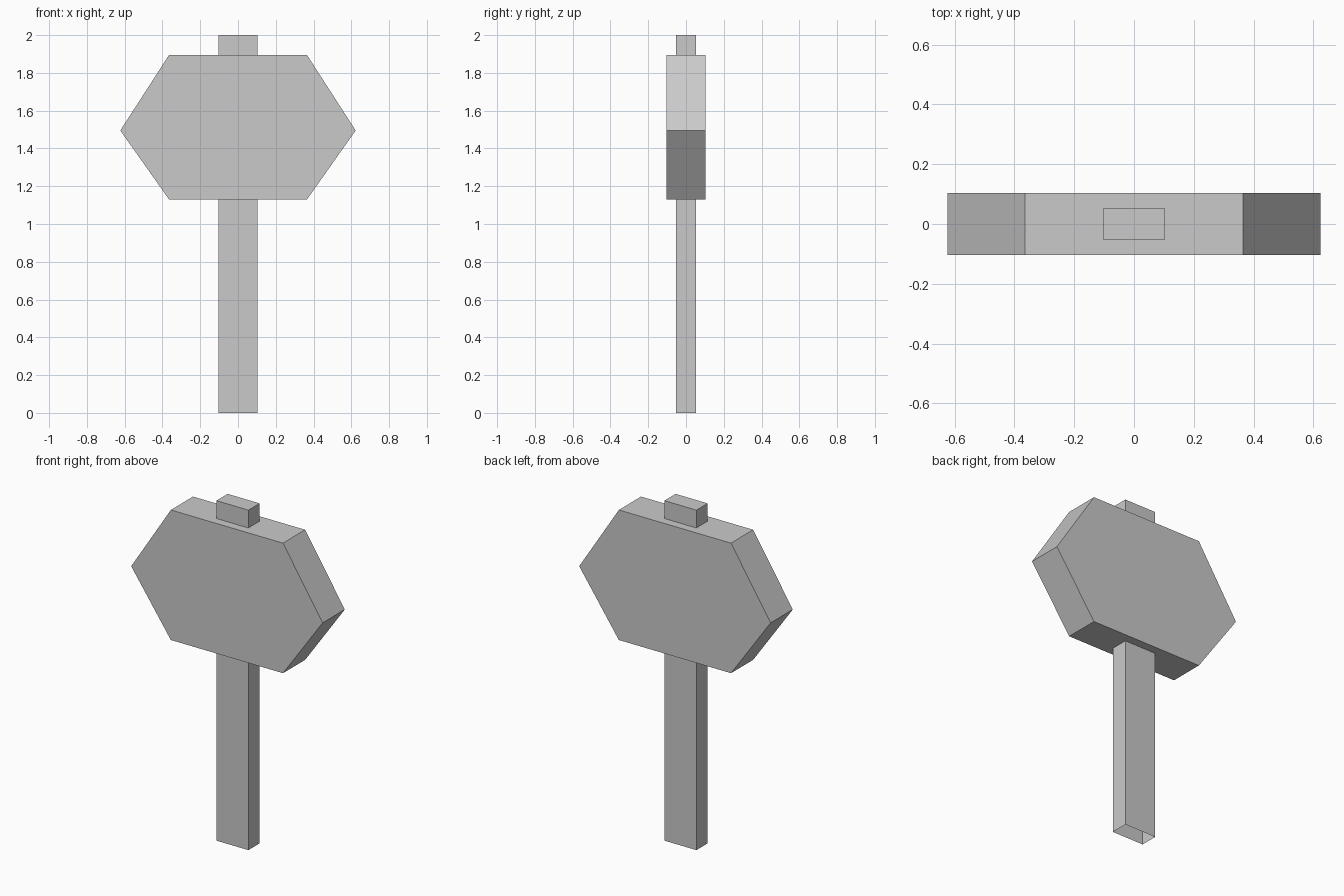
import bpy
import bmesh

cube = bpy.data.objects.get("Cube")
if cube:
    bpy.data.objects.remove(cube, do_unlink=True)

grey = bpy.data.materials.new("light grey")
grey.use_nodes = True
colour = (0.59, 0.59, 0.59, 1)
grey.diffuse_color = colour
grey.node_tree.nodes["Principled BSDF"].inputs["Base Color"].default_value = colour


def add_prism(name, outline, direction, open_start=False):
    """Extrude a flat outline along a direction into a solid."""
    bm = bmesh.new()
    start = bm.faces.new([bm.verts.new(p) for p in outline])
    result = bmesh.ops.extrude_face_region(bm, geom=[start], use_keep_orig=True)
    moved = [v for v in result["geom"] if isinstance(v, bmesh.types.BMVert)]
    bmesh.ops.translate(bm, verts=moved, vec=direction)
    bmesh.ops.recalc_face_normals(bm, faces=bm.faces[:])
    if open_start:
        bmesh.ops.delete(bm, geom=[start], context="FACES_ONLY")
    mesh = bpy.data.meshes.new(name)
    bm.to_mesh(mesh)
    bm.free()
    mesh.materials.append(grey)
    obj = bpy.data.objects.new(name, mesh)
    bpy.context.collection.objects.link(obj)
    return obj


# Handle: a straight post through the head, with an open lower end
hx, hy = 0.104, 0.052
add_prism("handle", [(-hx, -hy, 0), (hx, -hy, 0), (hx, hy, 0), (-hx, hy, 0)],
          (0, 0, 2), open_start=True)

# Head: a thick hexagonal slab
half_depth = 0.103
right_side = [(0.365, 1.13), (0.623, 1.495), (0.365, 1.895)]
profile = right_side + [(-x, z) for x, z in reversed(right_side)]
add_prism("hammer_head", [(x, -half_depth, z) for x, z in profile],
          (0, 2 * half_depth, 0))
